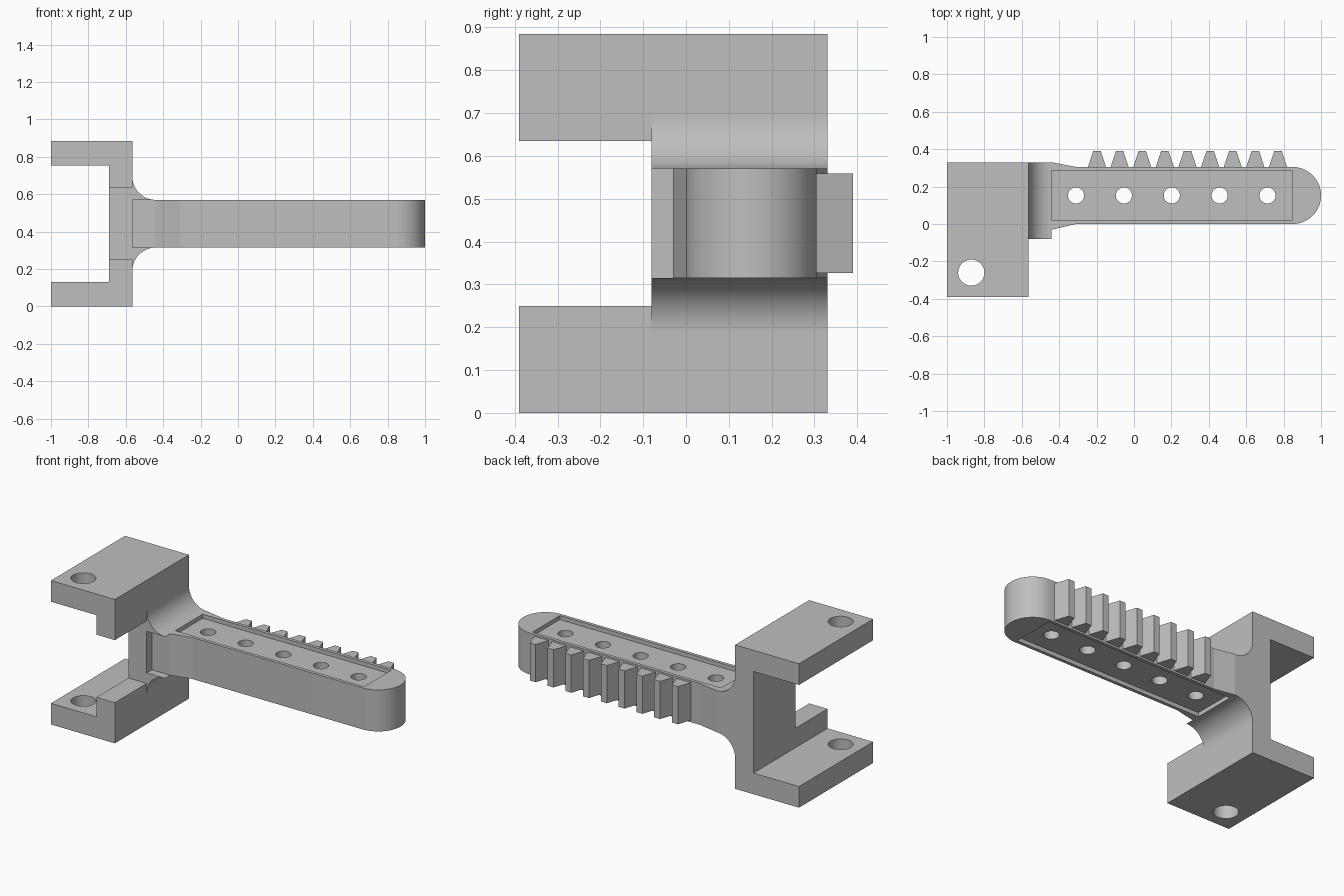
import bpy, bmesh
from math import sin, cos, pi, radians
from mathutils import Vector

cube = bpy.data.objects.get("Cube")
if cube:
    bpy.data.objects.remove(cube, do_unlink=True)

grey = bpy.data.materials.new("plain grey")
grey.use_nodes = True
COLOUR = (0.52, 0.52, 0.52, 1)
grey.diffuse_color = COLOUR
grey.node_tree.nodes["Principled BSDF"].inputs["Base Color"].default_value = COLOUR

MID = 0.4425            # mirror height of the whole model
HALF = 0.1275           # half thickness of the arm
ARM_Y = 0.1525          # centre line of the arm


def prism(name, points, axis, lo, hi):
    """Extrude a profile: (x, y) along z, or (x, z) along y."""
    put = (lambda a, b, c: (a, b, c)) if axis == "z" else (lambda a, b, c: (a, c, b))
    bm = bmesh.new()
    face = bm.faces.new([bm.verts.new(put(a, b, lo)) for a, b in points])
    top = bmesh.ops.extrude_face_region(bm, geom=[face])["geom"]
    move = Vector(put(0, 0, hi - lo))
    bmesh.ops.translate(bm, vec=move, verts=[v for v in top if isinstance(v, bmesh.types.BMVert)])
    bmesh.ops.recalc_face_normals(bm, faces=bm.faces)
    mesh = bpy.data.meshes.new(name)
    bm.to_mesh(mesh)
    bm.free()
    mesh.materials.append(grey)
    obj = bpy.data.objects.new(name, mesh)
    bpy.context.collection.objects.link(obj)
    return obj


def arc(cx, cy, r, start, end, n):
    steps = [radians(start + (end - start) * i / n) for i in range(n + 1)]
    return [(cx + r * cos(t), cy + r * sin(t)) for t in steps]


def box(name, x0, x1, y0, y1, z0, z1):
    return prism(name, [(x0, y0), (x1, y0), (x1, y1), (x0, y1)], "z", z0, z1)


def hole(x, y, r):
    return prism("hole_cutter", arc(x, y, r, 0, 360, 64)[:-1], "z", -0.1, 1)


def activate(obj):
    bpy.ops.object.select_all(action="DESELECT")
    obj.select_set(True)
    bpy.context.view_layer.objects.active = obj


def cut(obj, cutters):
    for cutter in cutters:
        cutter.hide_render = True
        mod = obj.modifiers.new("cut", "BOOLEAN")
        mod.operation, mod.solver, mod.object = "DIFFERENCE", "EXACT", cutter
        activate(obj)
        bpy.ops.object.modifier_apply(modifier=mod.name)
        bpy.data.objects.remove(cutter, do_unlink=True)


# Clevis bracket: C profile, notched web, pin holes through both plates
half_c = [(-0.69, 0.13), (-1, 0.13), (-1, 0), (-0.565, 0)]
bracket = prism("bracket", half_c + [(x, 2 * MID - z) for x, z in reversed(half_c)],
                "y", -0.39, 0.33)
cut(bracket, [box("notch_cutter", -0.75, -0.5, -0.5, -0.08, 0.25, 2 * MID - 0.25),
              hole(-0.87, -0.26, 0.07)])

# Arm: flared root, straight bar, rounded tip
outline = [(-0.565, -0.03), (-0.44, -0.03), (-0.31, 0)]
outline += arc(1 - ARM_Y, ARM_Y, ARM_Y, -90, 90, 32)
outline += [(-0.31, 0.305), (-0.44, 0.33), (-0.565, 0.33)]
arm = prism("arm", outline, "z", MID - HALF, MID + HALF)
pockets = [box("pocket_cutter", -0.44, 0.845, 0.02, 0.285, z - 0.025, z + 0.025)
           for z in (MID - HALF, MID + HALF)]
cut(arm, pockets + [hole(-0.31 + 0.256 * i, ARM_Y, 0.043) for i in range(5)])

# Concave fillets joining arm and bracket, above and below
fillets = []
for name, side in (("upper_fillet", 1), ("lower_fillet", -1)):
    curve = arc(-0.44, HALF + 0.125, 0.125, 180, 270, 16)
    profile = [(-0.565, HALF)] + curve
    fillets.append(prism(name, [(x, MID + side * z) for x, z in profile], "y", -0.08, 0.33))

# Rack teeth along the back of the arm
for i in range(9):
    x = -0.198 + 0.121 * i
    side = [(0.05, 0.3), (0.044, 0.318), (0.02, 0.39)]
    prism(f"rack_tooth_{i + 1}",
          [(x + w, y) for w, y in side] + [(x - w, y) for w, y in reversed(side)],
          "z", MID - 0.116, MID + 0.116)

# Smooth the curved walls, keep the corners crisp
for obj in [bracket, arm] + fillets:
    activate(obj)
    bpy.ops.object.shade_smooth_by_angle(angle=radians(9))
